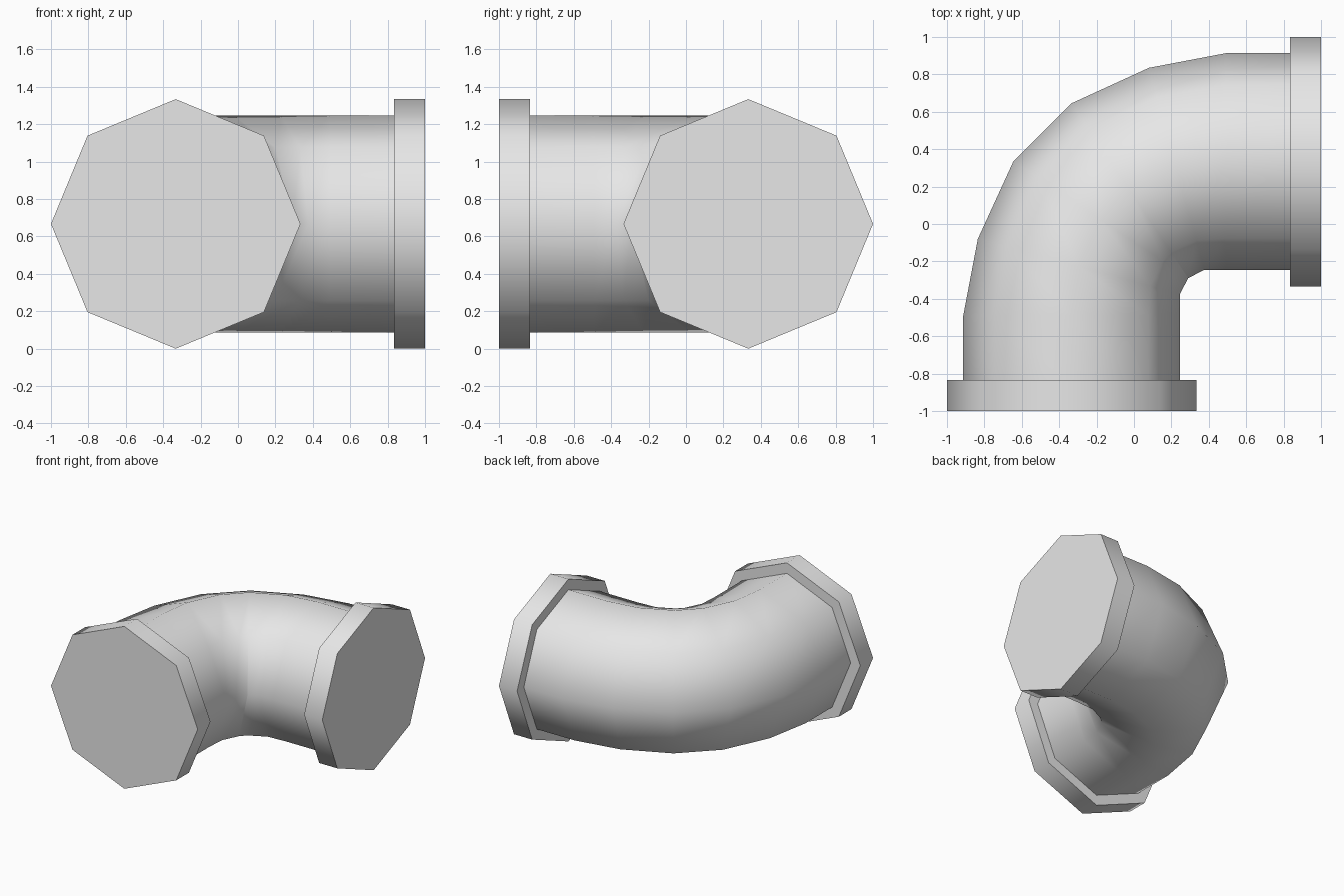
import bpy, bmesh
from math import sin, cos, pi, radians

cube = bpy.data.objects.get("Cube")
if cube:
    bpy.data.objects.remove(cube, do_unlink=True)

SIDES = 8
AXIS_Z = 0.667
OFFSET = 0.333      # distance of each pipe axis from the centre
PIPE_R = 0.58
FLANGE_R = 0.667
FLANGE_T = 0.165

grey = bpy.data.materials.new("pipe grey")
grey.use_nodes = True
colour = (0.8, 0.8, 0.8, 1)
grey.diffuse_color = colour
grey.node_tree.nodes["Principled BSDF"].inputs["Base Color"].default_value = colour


def finish(obj):
    """Give the part its colour and soft sides with crisp rims."""
    obj.data.materials.append(grey)
    bpy.ops.object.select_all(action='DESELECT')
    obj.select_set(True)
    bpy.context.view_layer.objects.active = obj
    bpy.ops.object.shade_smooth_by_angle(angle=radians(60))


def make_flange(name, location, rotation):
    bpy.ops.mesh.primitive_cylinder_add(vertices=SIDES, radius=FLANGE_R, depth=FLANGE_T,
                                        location=location, rotation=rotation)
    obj = bpy.context.object
    obj.name = name
    finish(obj)


# Elbow stations on one half: centre x, centre y, turn in degrees, half width
half = [(-OFFSET, -0.86, 0, PIPE_R),
        (-OFFSET, -0.49, 0, PIPE_R),
        (-0.295, -0.228, 15.3, 0.56),
        (-0.178, 0.022, 33.8, 0.562)]
# The other half mirrors across the diagonal
stations = half + [(-y, -x, 90 - turn, w) for x, y, turn, w in reversed(half)]

# Elbow pipe
bm = bmesh.new()
rings = []
for x, y, turn, width in stations:
    t = radians(turn)
    ring = []
    for i in range(SIDES):
        a = 2 * pi * i / SIDES
        across = width * cos(a)
        ring.append(bm.verts.new((x + across * cos(t), y - across * sin(t),
                                  AXIS_Z + PIPE_R * sin(a))))
    rings.append(ring)
for r0, r1 in zip(rings, rings[1:]):
    for i in range(SIDES):
        j = (i + 1) % SIDES
        bm.faces.new((r0[i], r0[j], r1[j], r1[i]))
bm.faces.new(rings[0])
bm.faces.new(rings[-1])
bmesh.ops.recalc_face_normals(bm, faces=bm.faces)
mesh = bpy.data.meshes.new("elbow_pipe")
bm.to_mesh(mesh)
bm.free()
elbow = bpy.data.objects.new("elbow_pipe", mesh)
bpy.context.collection.objects.link(elbow)
finish(elbow)

# End flanges
end = 1 - FLANGE_T / 2
make_flange("front_flange", (-OFFSET, -end, AXIS_Z), (pi / 2, 0, 0))
make_flange("side_flange", (end, OFFSET, AXIS_Z), (0, pi / 2, 0))
